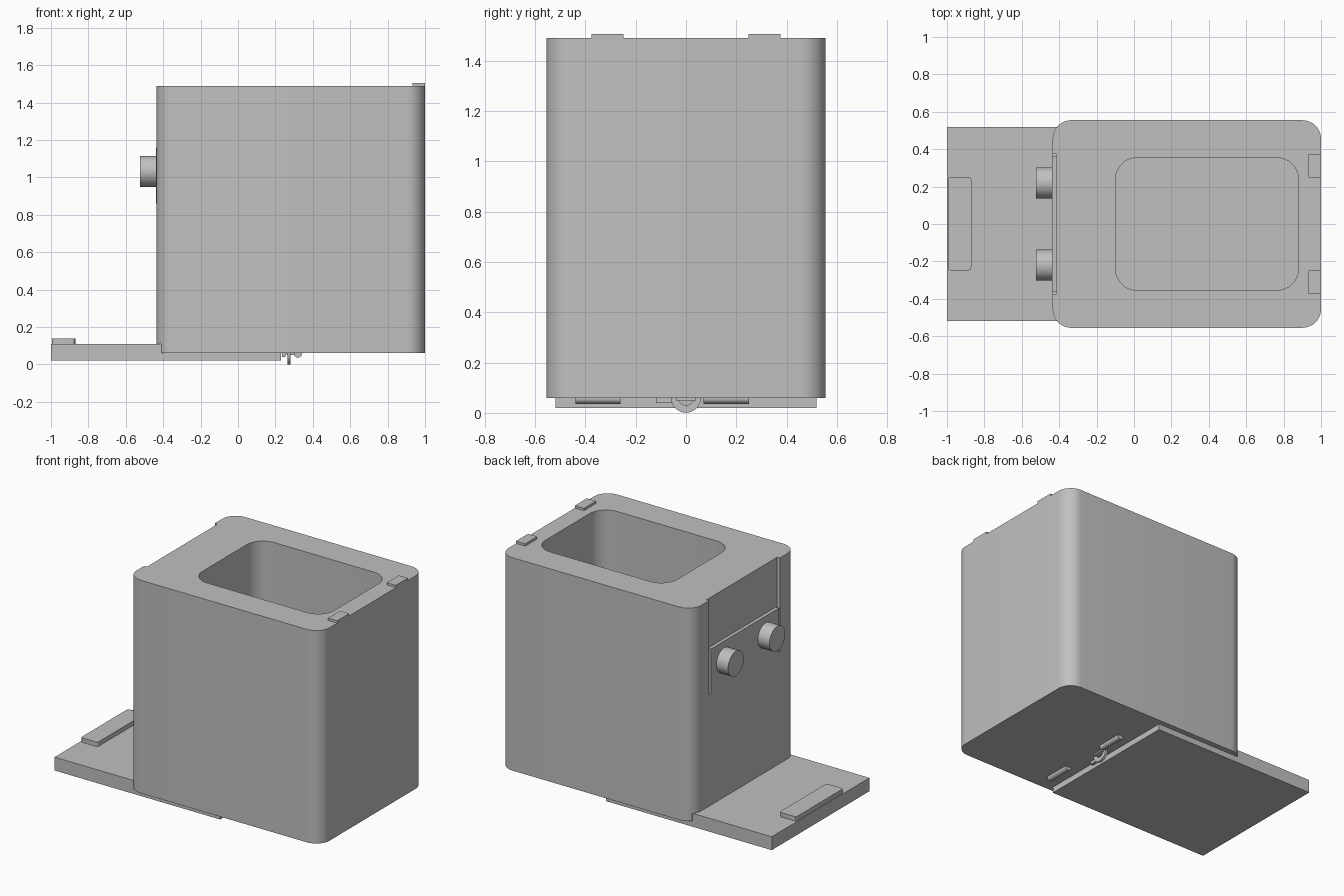
import bpy, bmesh, math
from mathutils import Matrix

if "Cube" in bpy.data.objects:
    bpy.data.objects.remove(bpy.data.objects["Cube"])

grey = bpy.data.materials.new("plain grey")
grey.diffuse_color = (0.53, 0.53, 0.53, 1)
grey.use_nodes = True
grey.node_tree.nodes["Principled BSDF"].inputs["Base Color"].default_value = grey.diffuse_color


def finish(name, bm, smooth=True):
    bmesh.ops.recalc_face_normals(bm, faces=bm.faces)
    me = bpy.data.meshes.new(name)
    bm.to_mesh(me)
    bm.free()
    ob = bpy.data.objects.new(name, me)
    bpy.context.collection.objects.link(ob)
    me.materials.append(grey)
    if smooth:
        shade(ob)
    return ob


def shade(ob):
    bpy.ops.object.select_all(action='DESELECT')
    ob.select_set(True)
    bpy.context.view_layer.objects.active = ob
    bpy.ops.object.shade_smooth_by_angle(angle=math.radians(30))


def prism(name, x0, x1, y0, y1, z0, z1, r=0.0, steps=10):
    """Upright box with rounded vertical corners."""
    bm = bmesh.new()
    if r:
        pts = []
        for k, (cx, cy) in enumerate([(x1 - r, y1 - r), (x0 + r, y1 - r),
                                      (x0 + r, y0 + r), (x1 - r, y0 + r)]):
            for i in range(steps + 1):
                a = math.pi / 2 * (k + i / steps)
                pts.append((cx + r * math.cos(a), cy + r * math.sin(a)))
    else:
        pts = [(x1, y1), (x0, y1), (x0, y0), (x1, y0)]
    base = bm.faces.new([bm.verts.new((x, y, z0)) for x, y in pts])
    top = bmesh.ops.extrude_face_region(bm, geom=[base])
    for v in top["geom"]:
        if isinstance(v, bmesh.types.BMVert):
            v.co.z = z1
    return finish(name, bm)


def rod(name, axis, centre, radius, length, segs=32):
    bm = bmesh.new()
    turn = Matrix.Rotation(math.pi / 2, 4, 'Y' if axis == 'x' else 'X')
    bmesh.ops.create_cone(bm, cap_ends=True, segments=segs, radius1=radius,
                          radius2=radius, depth=length,
                          matrix=Matrix.Translation(centre) @ turn)
    return finish(name, bm)


def cut(target, cutter):
    mod = target.modifiers.new("cut", 'BOOLEAN')
    mod.object = cutter
    mod.operation = 'DIFFERENCE'
    mod.solver = 'EXACT'
    bpy.context.view_layer.objects.active = target
    bpy.ops.object.modifier_apply(modifier=mod.name)
    bpy.data.objects.remove(cutter)


# Main housing with deep well, panel recess and step over the base slab
body = prism("housing", -0.435, 1, -0.555, 0.555, 0.06, 1.49, 0.1)
cut(body, prism("well_cutter", -0.1, 0.88, -0.355, 0.355, 0.2, 1.7, 0.12))
cut(body, prism("recess_cutter", -0.6, -0.415, -0.375, 0.375, 0.86, 1.7))
cut(body, prism("step_cutter", -0.6, -0.41, -0.7, 0.7, 0, 0.11))
shade(body)

# Control panel sitting in the recess
prism("control_panel", -0.438, -0.415, -0.36, 0.36, 0.86, 1.16)

# Base slab: thick shelf outside, thin tongue below the housing
bm = bmesh.new()
outline = [(-1, 0.02), (0.23, 0.02), (0.23, 0.06), (-0.41, 0.06),
           (-0.41, 0.11), (-1, 0.11)]
side = bm.faces.new([bm.verts.new((x, -0.518, z)) for x, z in outline])
moved = bmesh.ops.extrude_face_region(bm, geom=[side])
for v in moved["geom"]:
    if isinstance(v, bmesh.types.BMVert):
        v.co.y = 0.518
finish("base_slab", bm, False)
prism("shelf_pad", -0.995, -0.87, -0.248, 0.252, 0.11, 0.14, 0.015, 3)

# Knobs and top tabs, mirrored
for s, word in ((1, "left"), (-1, "right")):
    rod("knob_" + word, 'x', (-0.48, s * 0.22, 1.032), 0.083, 0.09)
    prism("top_tab_" + word, 0.932, 1, *sorted((s * 0.248, s * 0.375)), 1.49, 1.506)

# Small fittings below the housing
for word, y in (("a", -0.35), ("b", 0.16)):
    rod("hinge_rod_" + word, 'y', (0.32, y, 0.058), 0.022, 0.18, 16)
prism("latch_block", 0.235, 0.255, -0.12, -0.055, 0.04, 0.06)
prism("latch_plate", 0.26, 0.30, -0.04, 0.04, 0.05, 0.06)

# Half ring hanging from the underside
bm = bmesh.new()
n = 16
arc = [math.pi * (1 + i / n) for i in range(n + 1)]
loop = [(0.06 * math.cos(a), 0.06 * math.sin(a)) for a in arc]
loop += [(0.03 * math.cos(a), 0.03 * math.sin(a)) for a in reversed(arc)]
face = bm.faces.new([bm.verts.new((0.265, y, 0.061 + z)) for y, z in loop])
moved = bmesh.ops.extrude_face_region(bm, geom=[face])
for v in moved["geom"]:
    if isinstance(v, bmesh.types.BMVert):
        v.co.x = 0.282
finish("pull_ring", bm)
